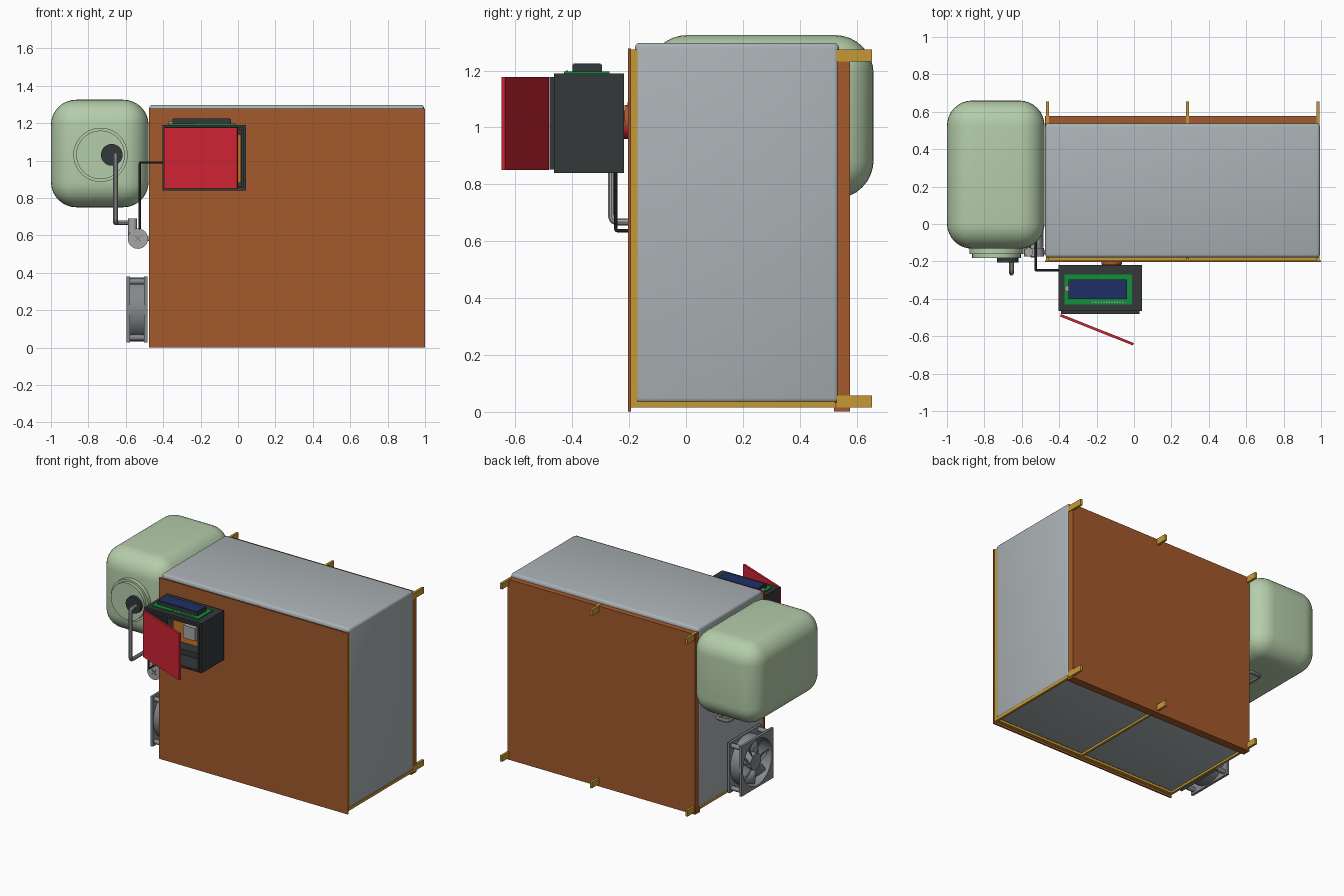
import bpy, bmesh
from math import pi, cos, sin, atan2, hypot
from mathutils import Matrix, Vector

if "Cube" in bpy.data.objects:
    bpy.data.objects.remove(bpy.data.objects["Cube"])


def mat(name, hexcol):
    m = bpy.data.materials.new(name)
    rgb = [int(hexcol[i:i + 2], 16) / 255 for i in (0, 2, 4)]
    m.diffuse_color = [((c + 0.055) / 1.055) ** 2.4 for c in rgb] + [1]
    m.use_nodes = True
    m.node_tree.nodes["Principled BSDF"].inputs["Base Color"].default_value = m.diffuse_color
    return m


SHELL = mat("shell_grey", "AAB2B5")
BROWN = mat("brown_board", "A35A2B")
WOOD = mat("yellow_wood", "C69A35")
GREEN = mat("tank_green", "B5CDAA")
RED = mat("red", "D02434")
DARK = mat("dark", "34383A")
PCB = mat("circuit_green", "10903C")
BLUE = mat("screen_blue", "1E2F66")
ORANGE = mat("orange", "C87420")
METAL = mat("metal", "A6A6A6")
FAN = mat("fan_grey", "85898C")


def finish(ob, m, smooth=False):
    ob.data.materials.append(m)
    if smooth:
        bpy.ops.object.select_all(action='DESELECT')
        ob.select_set(True)
        bpy.context.view_layer.objects.active = ob
        bpy.ops.object.shade_smooth_by_angle(angle=0.6)
    return ob


def from_bm(name, bm, m, smooth=False):
    me = bpy.data.meshes.new(name)
    bm.to_mesh(me)
    bm.free()
    ob = bpy.data.objects.new(name, me)
    bpy.context.collection.objects.link(ob)
    return finish(ob, m, smooth)


def box(name, x, y, z, m, bevel=0, seg=4):
    """Box from (min, max) ranges, optionally rounded."""
    bm = bmesh.new()
    bmesh.ops.create_cube(bm, size=1)
    for v in bm.verts:
        v.co = [r[0] if c < 0 else r[1] for c, r in zip(v.co, (x, y, z))]
    if bevel:
        bmesh.ops.bevel(bm, geom=bm.edges[:], offset=bevel, segments=seg,
                        profile=0.5, affect='EDGES')
    return from_bm(name, bm, m, bevel > 0)


def cyl(name, c, r, depth, axis, m, r2=None, n=40):
    bm = bmesh.new()
    rot = {'X': Matrix.Rotation(pi / 2, 4, 'Y'), 'Y': Matrix.Rotation(pi / 2, 4, 'X'),
           'Z': Matrix.Identity(4)}[axis]
    bmesh.ops.create_cone(bm, cap_ends=True, segments=n, radius1=r, radius2=r2 or r,
                          depth=depth, matrix=Matrix.Translation(c) @ rot)
    return from_bm(name, bm, m, True)


def tube(name, pts, r, m, bend=0.025):
    """Round pipe along points with small rounded corners."""
    P = [Vector(p) for p in pts]
    path = [P[0]]
    for a, b, c in zip(P, P[1:], P[2:]):
        s, e = b + (a - b).normalized() * bend, b + (c - b).normalized() * bend
        for i in range(6):
            t = i / 5
            path.append(s * (1 - t) ** 2 + b * 2 * t * (1 - t) + e * t * t)
    path.append(P[-1])
    cu = bpy.data.curves.new(name, 'CURVE')
    cu.dimensions = '3D'
    cu.bevel_depth, cu.bevel_resolution, cu.use_fill_caps = r, 3, True
    sp = cu.splines.new('POLY')
    sp.points.add(len(path) - 1)
    for q, p in zip(sp.points, path):
        q.co = (*p, 1)
    ob = bpy.data.objects.new(name, cu)
    bpy.context.collection.objects.link(ob)
    bpy.ops.object.select_all(action='DESELECT')
    ob.select_set(True)
    bpy.context.view_layer.objects.active = ob
    bpy.ops.object.convert(target='MESH')
    return finish(bpy.context.object, m, True)


def ring(name, x, c, half, r, m, n=48, square=True):
    """Plate along x (square or round outside) with a round hole."""
    bm = bmesh.new()
    loops = []
    for xx in x:
        for inner in (False, True):
            vs = []
            for i in range(n):
                a = 2 * pi * i / n + pi / 4
                d = r if inner else half
                if square and not inner:
                    d = half / max(abs(cos(a)), abs(sin(a)))
                vs.append(bm.verts.new((xx, c[0] + d * cos(a), c[1] + d * sin(a))))
            loops.append(vs)
    o0, i0, o1, i1 = loops
    for a, b in ((o0, i0), (i0, i1), (i1, o1), (o1, o0)):
        for i in range(n):
            j = (i + 1) % n
            bm.faces.new((a[i], a[j], b[j], b[i]))
    bmesh.ops.recalc_face_normals(bm, faces=bm.faces)
    return from_bm(name, bm, m, True)


# main cabinet
box("cabinet_shell", (-0.475, 0.995), (-0.18, 0.538), (0.03, 1.298), SHELL, 0.018, 3)
box("front_panel", (-0.475, 1.0), (-0.204, -0.194), (0, 1.278), BROWN)
box("back_panel", (-0.475, 0.99), (0.533, 0.577), (0, 1.272), BROWN)
box("back_sill", (-0.475, 0.99), (0.52, 0.54), (0, 0.032), BROWN)

# timber frames and rear pegs
for i, x in enumerate((-0.462, 0.285, 0.985)):
    w = (x - 0.008, x + 0.008)
    box(f"frame_upright_{i}", w, (-0.195, -0.171), (0.015, 1.275), WOOD)
    box(f"frame_floor_bar_{i}", w, (-0.195, 0.525), (0.015, 0.036), WOOD)
    for j, z in enumerate((0.015, 1.232)):
        box(f"rear_peg_{i}_{j}", w, (0.53, 0.655), (z, z + 0.042), WOOD)
box("frame_front_rail", (-0.465, 0.988), (-0.195, -0.171), (0.015, 0.032), WOOD)

# water tank with stepped lid and outlet
box("tank", (-1.0, -0.478), (-0.132, 0.66), (0.75, 1.325), GREEN, 0.135, 8)
cyl("tank_neck", (-0.735, -0.135, 1.03), 0.145, 0.05, 'Y', GREEN)
cyl("tank_lid", (-0.735, -0.165, 1.03), 0.13, 0.035, 'Y', GREEN)
cyl("outlet_cap", (-0.675, -0.193, 1.03), 0.058, 0.026, 'Y', DARK)

# pipe from tank, looping back beneath it to the pump
tube("water_pipe", [(-0.655, -0.19, 1.03), (-0.655, -0.262, 1.03), (-0.655, -0.262, 0.668),
                    (-0.655, 0.47, 0.668), (-0.565, 0.47, 0.668), (-0.565, -0.15, 0.668),
                    (-0.565, -0.15, 0.61)], 0.013, METAL)

# pump
cyl("pump_housing", (-0.535, -0.15, 0.582), 0.054, 0.045, 'Y', METAL)
cyl("pump_outlet", (-0.563, -0.15, 0.645), 0.024, 0.09, 'Z', METAL, n=24)
cyl("pump_motor", (-0.53, -0.095, 0.582), 0.04, 0.08, 'Y', METAL)
cyl("pump_inlet", (-0.505, -0.15, 0.582), 0.012, 0.07, 'X', METAL, n=20)
for i in range(2):
    ob = box(f"pump_cross_{i}", (-0.022, 0.022), (-0.004, 0.004), (-0.003, 0.003), FAN)
    ob.location = (-0.535, -0.174, 0.582)
    ob.rotation_euler = (0, pi / 4 + i * pi / 2, 0)

# cooling fan
fc = (0.052, 0.203)
for i, x in enumerate((-0.595, -0.502)):
    ring(f"fan_flange_{i}", (x, x + 0.017), fc, 0.177, 0.162, FAN)
ring("fan_duct", (-0.59, -0.49), fc, 0.171, 0.162, FAN, square=False)
cyl("fan_hub", (-0.54, *fc), 0.058, 0.085, 'X', FAN)
bm = bmesh.new()
for k in range(7):
    a0 = 2 * pi * k / 7
    rows = []
    for i in range(5):
        t = i / 4
        rows.append([bm.verts.new((-0.575 + 0.06 * t, fc[0] + r * cos(a0 + s * t + off),
                                   fc[1] + r * sin(a0 + s * t + off)))
                     for r, s, off in ((0.05, 0.75, 0), (0.1, 0.7, 0.1), (0.155, 0.65, 0.25))])
    for p, q in zip(rows, rows[1:]):
        for i in range(2):
            bm.faces.new((p[i], p[i + 1], q[i + 1], q[i]))
blades = from_bm("fan_blades", bm, FAN, True)
blades.modifiers.new("thickness", 'SOLIDIFY').thickness = 0.005
for k in range(4):
    ob = box(f"fan_strut_{k}", (-0.005, 0.005), (0.05, 0.166), (-0.006, 0.006), FAN)
    ob.location = (-0.494, *fc)
    ob.rotation_euler = (pi / 4 + k * pi / 2, 0, 0)
    # corner posts with screw holes
    a = pi / 4 + k * pi / 2
    cyl(f"fan_post_{k}", (-0.54, fc[0] + 0.212 * cos(a), fc[1] + 0.212 * sin(a)),
        0.016, 0.1, 'X', FAN, n=16)

# control box: hollow, open at the front, with a stepped rim


def open_box(name, x, y, z, t):
    box(name + "_left", (x[0], x[0] + t), y, z, DARK)
    box(name + "_right", (x[1] - t, x[1]), y, z, DARK)
    box(name + "_bottom", x, y, (z[0], z[0] + t), DARK)
    box(name + "_top", x, y, (z[1] - t, z[1]), DARK)


open_box("control_box", (-0.403, 0.042), (-0.465, -0.218), (0.84, 1.19), 0.022)
open_box("control_rim", (-0.39, 0.03), (-0.48, -0.44), (0.852, 1.178), 0.012)
box("control_back", (-0.403, 0.042), (-0.24, -0.218), (0.84, 1.19), DARK)
box("terminal_board", (-0.33, 0.016), (-0.256, -0.24), (0.88, 1.14), ORANGE)
box("relay_module", (-0.205, -0.11), (-0.32, -0.256), (0.97, 1.06), METAL)
box("battery_pack", (-0.3, -0.03), (-0.34, -0.24), (0.862, 0.9), DARK)

# red door, ajar
dx, dy = 0.39, -0.155
door = box("control_door", (0, hypot(dx, dy)), (-0.007, 0.007), (0.85, 1.177), RED)
door.location = (-0.393, -0.488, 0)
door.rotation_euler = (0, 0, atan2(dy, dx))

# display on top
box("display_board", (-0.372, -0.01), (-0.43, -0.27), (1.188, 1.197), PCB)
box("display_bezel", (-0.35, -0.037), (-0.4, -0.296), (1.195, 1.222), DARK)
box("display_screen", (-0.345, -0.042), (-0.395, -0.301), (1.22, 1.225), BLUE)
cyl("display_lamp", (-0.355, -0.345, 1.203), 0.016, 0.012, 'Z', METAL, n=20)
for i in range(12):
    x = -0.222 + i * 0.0145
    box(f"display_pin_{i}", (x, x + 0.006), (-0.423, -0.415), (1.196, 1.2), METAL)

# mounting discs behind the control box
cyl("mount_disc", (-0.12, -0.208, 1.025), 0.055, 0.018, 'Y', BROWN)
cyl("red_disc", (-0.12, -0.212, 1.01), 0.05, 0.016, 'Y', RED)

# cable from control box to pump
tube("pump_cable", [(-0.395, -0.247, 0.99), (-0.525, -0.247, 0.99), (-0.525, -0.247, 0.637),
                    (-0.525, -0.1, 0.637), (-0.525, -0.1, 0.6)], 0.006, DARK, 0.008)
